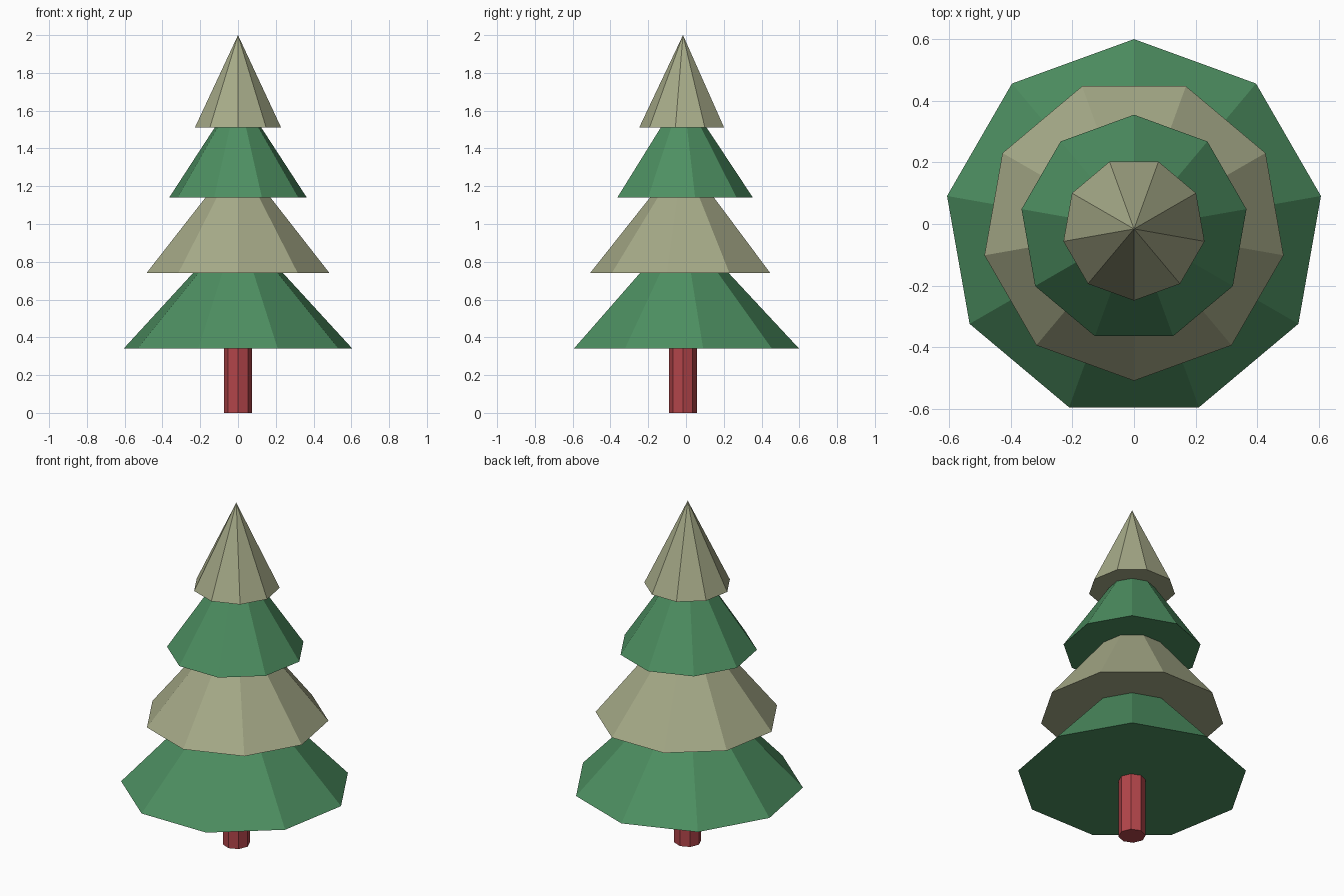
import bpy, bmesh, math
from mathutils import Matrix

cube = bpy.data.objects.get("Cube")
if cube:
    bpy.data.objects.remove(cube, do_unlink=True)


def to_linear(c):
    c /= 255
    return c / 12.92 if c <= 0.04045 else ((c + 0.055) / 1.055) ** 2.4


def make_material(name, *rgb):
    colour = [to_linear(c) for c in rgb] + [1]
    mat = bpy.data.materials.new(name)
    mat.use_nodes = True
    mat.diffuse_color = colour
    mat.node_tree.nodes["Principled BSDF"].inputs["Base Color"].default_value = colour
    return mat


green = make_material("pine green", 77, 143, 97)
khaki = make_material("dry khaki", 166, 170, 136)
red = make_material("bark red", 179, 69, 74)

CENTRE_Y = -0.016


def add_cone(name, mat, sides, bottom, top, r_bottom, r_top=0, turn=0):
    """Flat-shaded closed cone or prism; its first corner points to +y."""
    bm = bmesh.new()
    bmesh.ops.create_cone(
        bm, cap_ends=True, segments=sides, radius1=r_bottom, radius2=r_top,
        depth=top - bottom,
        matrix=Matrix.Translation((0, CENTRE_Y, (bottom + top) / 2))
        @ Matrix.Rotation(turn, 4, "Z"))
    bmesh.ops.remove_doubles(bm, verts=bm.verts, dist=1e-5)
    mesh = bpy.data.meshes.new(name)
    bm.to_mesh(mesh)
    bm.free()
    mesh.materials.append(mat)
    bpy.context.collection.objects.link(bpy.data.objects.new(name, mesh))


# Trunk
add_cone("trunk", red, 8, 0, 0.36, 0.073, 0.073)

# Foliage tiers, alternately turned half a circle
tiers = [
    ("bottom_foliage", green, 0.34, 1.0, 0.615),
    ("lower_foliage", khaki, 0.74, 1.36, 0.492),
    ("upper_foliage", green, 1.14, 1.7, 0.37),
    ("top_foliage", khaki, 1.51, 2.0, 0.232),
]
for i, (name, mat, bottom, top, radius) in enumerate(tiers):
    add_cone(name, mat, 9, bottom, top, radius, turn=i % 2 * math.pi)
